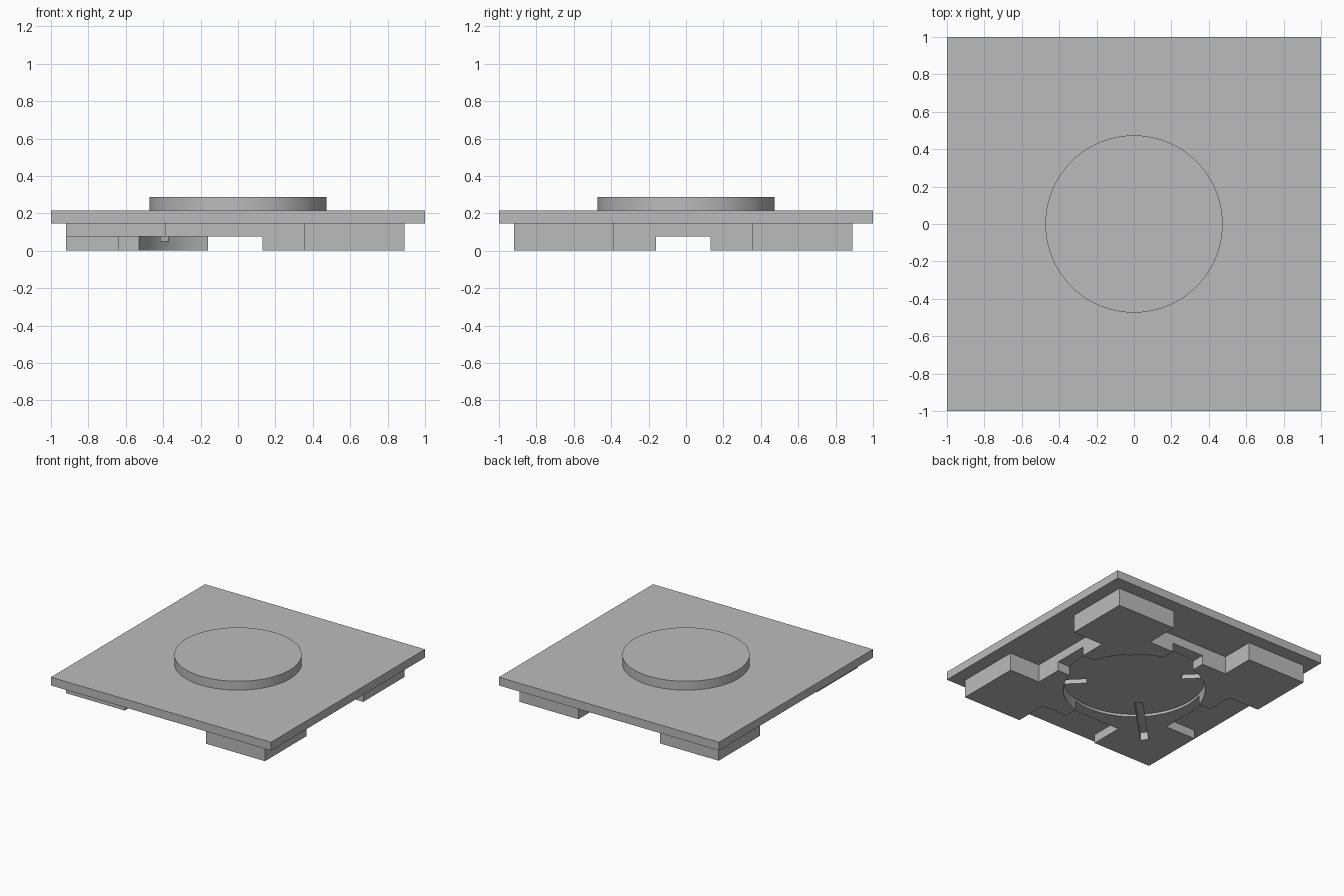
import bpy, math
from mathutils import Matrix

cube = bpy.data.objects.get("Cube")
if cube:
    bpy.data.objects.remove(cube, do_unlink=True)

grey = bpy.data.materials.new("plain_grey")
grey.use_nodes = True
colour = (0.5, 0.5, 0.5, 1)
grey.diffuse_color = colour
for node in grey.node_tree.nodes:
    if node.type == 'BSDF_PRINCIPLED':
        node.inputs["Base Color"].default_value = colour


def finish(name):
    obj = bpy.context.object
    obj.name = name
    obj.data.materials.append(grey)
    return obj


def box(name, x0, x1, y0, y1, z0, z1):
    bpy.ops.mesh.primitive_cube_add(size=1)
    obj = finish(name)
    centre = Matrix.Translation(((x0 + x1) / 2, (y0 + y1) / 2, (z0 + z1) / 2))
    obj.data.transform(centre @ Matrix.Diagonal((x1 - x0, y1 - y0, z1 - z0, 1)))
    return obj


def disc(name, radius, z0, z1):
    bpy.ops.mesh.primitive_cylinder_add(vertices=96, radius=radius, depth=z1 - z0)
    obj = finish(name)
    obj.data.transform(Matrix.Translation((0, 0, (z0 + z1) / 2)))
    return obj


def smooth(obj):
    bpy.ops.object.select_all(action='DESELECT')
    obj.select_set(True)
    bpy.context.view_layer.objects.active = obj
    bpy.ops.object.shade_smooth_by_angle(angle=math.radians(30))


PLATE_Z, PLATE_TOP, STEP_Z = 0.147, 0.215, 0.075
HALF, NOTCH, NOTCH_WALL, SLOT = 0.905, 0.37, 0.627, 0.145

# Top plate and round raised pad
box("top_plate", -1, 1, -1, 1, PLATE_Z, PLATE_TOP)
smooth(disc("round_pad", 0.474, PLATE_TOP, 0.288))

# Underside body, carved about its own centre and then shifted
body = box("underside_body", -HALF, HALF, -HALF, HALF, 0, PLATE_Z)
cutters = []
for quarter in range(4):
    # Edge notch, up to the plate
    notch = box("notch_cutter", NOTCH_WALL, 1.1, -NOTCH, NOTCH, -0.1, 0.2)
    notch.data.transform(Matrix.Rotation(quarter * math.pi / 2, 4, 'Z'))
    # Diagonal groove
    groove = box("groove_cutter", 0.36, 0.885, -0.03, 0.03, 0.05, 0.14)
    groove.data.transform(Matrix.Rotation((quarter + 0.5) * math.pi / 2, 4, 'Z'))
    cutters += [notch, groove]

# Crossing channels, the open corner and the round pocket
cutters.append(box("channel_x_cutter", -1.1, 1.1, -SLOT, SLOT, -0.1, STEP_Z))
cutters.append(box("channel_y_cutter", -SLOT, SLOT, -1.1, 1.1, -0.1, STEP_Z))
cutters.append(box("corner_cutter", -1.2, 0, -1.2, 0, -0.1, STEP_Z))
cutters.append(disc("pocket_cutter", 0.535, -0.1, 0.095))

bpy.context.view_layer.objects.active = body
for cutter in cutters:
    cutter.hide_render = True
    cut = body.modifiers.new("cut", 'BOOLEAN')
    cut.operation = 'DIFFERENCE'
    cut.solver = 'EXACT'
    cut.object = cutter
    bpy.ops.object.modifier_apply(modifier=cut.name)
    bpy.data.objects.remove(cutter, do_unlink=True)

body.data.transform(Matrix.Translation((-0.015, -0.015, 0)))
smooth(body)
